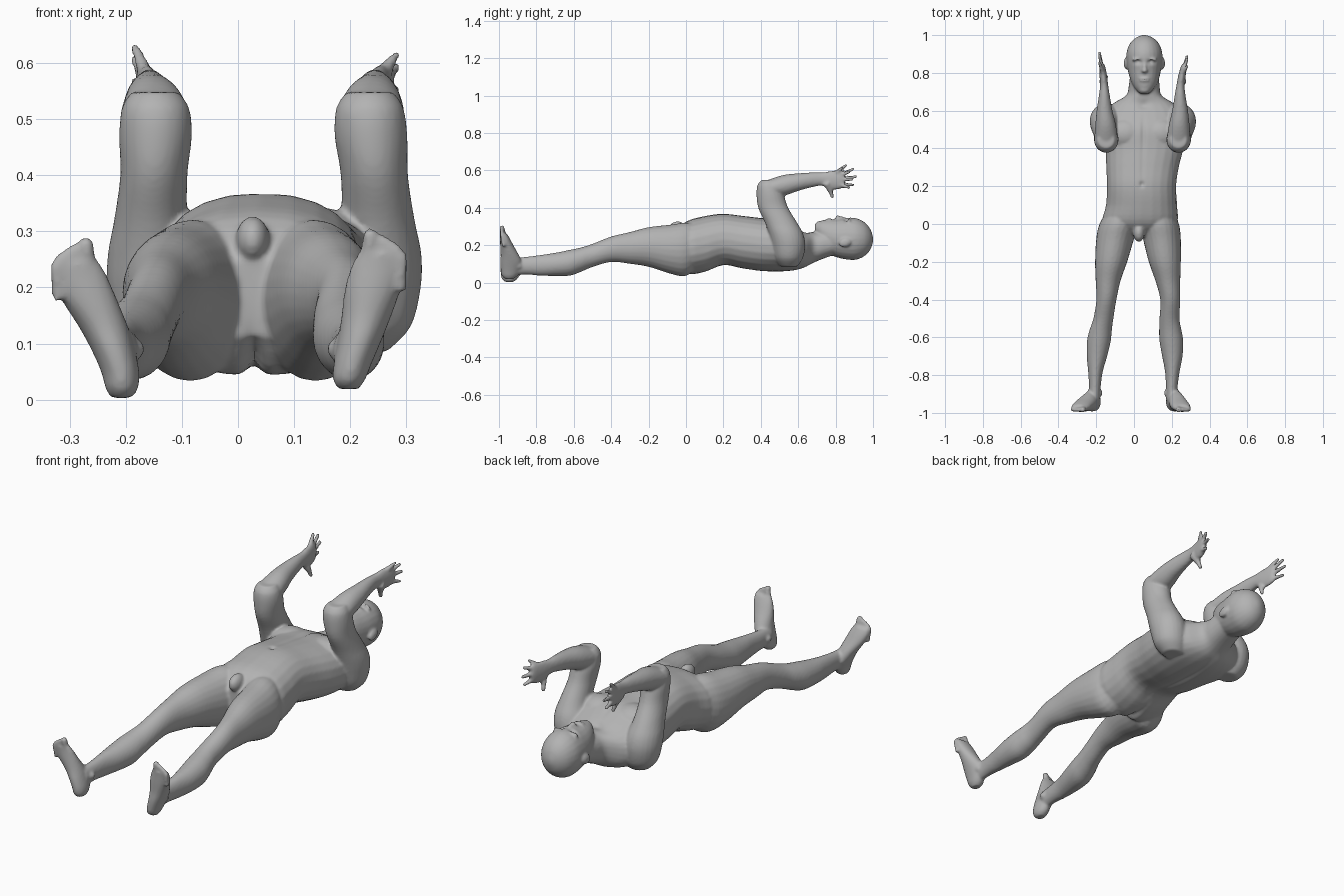
import bpy, bmesh, math
from mathutils import Vector, Matrix

cube = bpy.data.objects.get("Cube")
if cube:
    bpy.data.objects.remove(cube, do_unlink=True)

skin = bpy.data.materials.new("grey_clay")
skin.use_nodes = True
skin.diffuse_color = (0.45, 0.45, 0.45, 1)
skin.node_tree.nodes["Principled BSDF"].inputs["Base Color"].default_value = (0.45, 0.45, 0.45, 1)

bm = bmesh.new()


def spline(rows, steps=4):
    """Catmull-Rom interpolation of ring rows."""
    out = []
    for i in range(len(rows) - 1):
        p = [rows[max(0, min(len(rows) - 1, i + k))] for k in (-1, 0, 1, 2)]
        for s in range(steps):
            t = s / steps
            out.append([0.5 * (2 * b + (c - a) * t + (2 * a - 5 * b + 4 * c - d) * t * t
                               + (3 * b - a - 3 * c + d) * t ** 3) for a, b, c, d in zip(*p)])
    return out + [list(rows[-1])]


def loft(axis, rows, n=24, power=1.0):
    """Elliptical rings (pos, a, b, ra, rb) stacked along y (a=x, b=z) or z (a=x, b=y)."""
    rings = []
    for pos, a, b, ra, rb in spline(rows):
        ring = []
        for k in range(n):
            t = 2 * math.pi * k / n
            c, s = math.cos(t), math.sin(t)
            u = a + ra * math.copysign(abs(c) ** power, c)
            v = b + rb * math.copysign(abs(s) ** power, s)
            ring.append(bm.verts.new((u, pos, v) if axis == "y" else (u, v, pos)))
        rings.append(ring)
    for r0, r1 in zip(rings, rings[1:]):
        for k in range(n):
            bm.faces.new((r0[k], r0[(k + 1) % n], r1[(k + 1) % n], r1[k]))
    bm.faces.new(rings[0][::-1])
    bm.faces.new(rings[-1])


def blob(centre, radii, rot=Matrix()):
    bmesh.ops.create_icosphere(bm, subdivisions=3, radius=1,
                               matrix=Matrix.Translation(centre) @ rot @ Matrix.Diagonal((*radii, 1)))


def digit(p, q, r0, r1):
    """Tapered finger or toe with a round tip."""
    p, q = Vector(p), Vector(q)
    d = q - p
    m = Matrix.Translation((p + q) / 2) @ d.to_track_quat("Z", "Y").to_matrix().to_4x4()
    bmesh.ops.create_cone(bm, cap_ends=True, segments=12, radius1=r0, radius2=r1, depth=d.length, matrix=m)
    blob(q, (r1, r1, r1))


# Torso from hips to neck
loft("y", [(-.07, .028, .18, .10, .07), (0, .03, .185, .195, .14), (.1, .04, .205, .188, .15),
           (.2, .04, .23, .183, .138), (.3, .045, .216, .192, .142), (.4, .055, .203, .207, .143),
           (.5, .05, .197, .225, .14), (.58, .05, .182, .21, .118), (.635, .05, .175, .165, .095),
           (.68, .052, .187, .095, .083), (.73, .054, .2, .082, .074), (.8, .055, .22, .075, .07)], power=.88)
for x in (-.04, .14):
    blob((x, .475, .275), (.10, .085, .068))        # chest muscles
blob((.026, -.045, .285), (.03, .05, .042))         # groin

# Head and face
loft("y", [(.69, .055, .292, .025, .022), (.72, .056, .272, .052, .058), (.76, .056, .247, .074, .09),
           (.81, .055, .237, .087, .103), (.86, .055, .235, .094, .112), (.91, .055, .233, .094, .111),
           (.955, .055, .232, .077, .09), (.985, .055, .231, .047, .056), (1.0, .055, .231, .012, .014)])
blob((.055, .712, .303), (.032, .022, .026))        # chin
blob((.055, .765, .33), (.03, .013, .016))          # lips
blob((.056, .812, .343), (.017, .013, .017))        # nose tip
digit((.056, .865, .335), (.056, .818, .347), .009, .011)
for s in (-1, 1):
    blob((.055 + s * .035, .87, .328), (.033, .012, .018))                       # brow
    blob((.055 + s * .097, .85, .213), (.012, .033, .024), Matrix.Rotation(.3, 4, "X"))  # ear

# Limb rows hold the right centre x, left centre x, other centre and radii
LEG = [(.07, -.06, .125, .2, .08, .11), (0, -.08, .135, .178, .103, .143), (-.08, -.1, .148, .178, .1, .132),
       (-.2, -.121, .163, .19, .085, .106), (-.3, -.137, .179, .185, .066, .085),
       (-.4, -.146, .192, .178, .053, .068), (-.5, -.162, .188, .145, .053, .062),
       (-.56, -.176, .192, .123, .059, .065), (-.62, -.186, .198, .106, .063, .069),
       (-.7, -.196, .203, .097, .054, .062), (-.78, -.204, .203, .092, .039, .055),
       (-.86, -.207, .2, .09, .031, .047), (-.93, -.21, .2, .085, .03, .048)]
FOOT = [(.003, -.208, .197, -.945, .018, .022), (.02, -.207, .198, -.943, .029, .042),
        (.05, -.21, .205, -.938, .034, .053), (.09, -.223, .217, -.935, .039, .058),
        (.13, -.24, .228, -.942, .044, .049), (.18, -.266, .24, -.957, .05, .036),
        (.22, -.282, .25, -.968, .049, .026), (.245, -.288, .255, -.976, .041, .019)]
UPPER_ARM = [(.085, -.125, .215, .55, .05, .045), (.13, -.138, .23, .55, .078, .075),
             (.2, -.147, .24, .548, .086, .09), (.26, -.152, .247, .535, .08, .092),
             (.32, -.155, .249, .508, .066, .086), (.4, -.15, .243, .466, .06, .08),
             (.47, -.147, .237, .45, .065, .073), (.52, -.147, .235, .442, .06, .06),
             (.548, -.148, .235, .445, .042, .042)]
FOREARM = [(.39, -.147, .232, .505, .035, .025), (.44, -.148, .235, .503, .06, .046),
           (.52, -.15, .239, .519, .055, .056), (.6, -.156, .244, .537, .042, .047),
           (.68, -.157, .244, .55, .029, .039), (.73, -.158, .246, .553, .022, .036),
           (.78, -.162, .253, .547, .02, .05), (.825, -.167, .262, .55, .017, .05),
           (.845, -.169, .266, .552, .012, .042)]
# Finger base (y, z) and tip (y, z), little finger to index
FINGERS = [(.825, .588, .862, .627), (.835, .57, .9, .606), (.838, .55, .915, .566), (.832, .526, .9, .522)]
# Toe tip (right x, left x, z), big toe first
TOES = [(-.271, .236, .276, .014), (-.291, .257, .268, .0105), (-.304, .271, .26, .01),
        (-.316, .283, .251, .01), (-.325, .292, .238, .01)]

for side, s in enumerate((-1, 1)):
    def pick(rows, dz=0):
        return [(r[0] + dz, r[1 + side], *r[3:]) for r in rows]
    lift = .016 * side
    loft("y", pick(LEG))
    loft("z", pick(FOOT, lift))
    loft("z", pick(UPPER_ARM))
    loft("y", pick(FOREARM))
    # Ankle bones
    for k in (-1, 1):
        blob(((-.208, .2)[side] + k * .027, -.895, .09), (.014, .02, .018))
    # Toes
    for t in TOES:
        x, z, r = t[side], t[2] + lift, t[3]
        digit((x + (.006, -.004)[side], -.972, z - .06), (x, -.984, z), r * 1.2, r)
    # Fingers and thumb
    palm_x, tip_x = (-.167, .262)[side], (-.183, .281)[side]
    for y0, z0, y1, z1 in FINGERS:
        digit((palm_x, y0 - .02, z0), (tip_x, y1 - .02 * side - .007, z1 - .014 * side), .0125, .0085)
    thumb_x = palm_x - s * .016
    digit((palm_x, .75, .535), (thumb_x, .772, .49), .02, .014)
    digit((thumb_x, .772, .492), (thumb_x - s * .006, .782, .458), .013, .0095)

bmesh.ops.recalc_face_normals(bm, faces=bm.faces)
mesh = bpy.data.meshes.new("body")
bm.to_mesh(mesh)
bm.free()
body = bpy.data.objects.new("body", mesh)
bpy.context.collection.objects.link(body)
bpy.context.view_layer.objects.active = body
body.select_set(True)

# Fuse the parts into one skin and soften the joins
fuse = body.modifiers.new("fuse", "REMESH")
fuse.mode = "VOXEL"
fuse.voxel_size = .0065
soften = body.modifiers.new("soften", "SMOOTH")
soften.factor, soften.iterations = .5, 5
for name in ("fuse", "soften"):
    bpy.ops.object.modifier_apply(modifier=name)

# Sculpted hollows: centre, radii, depth
DENTS = [((.022, .858, .34), (.019, .012, .04), .013), ((.09, .858, .34), (.019, .012, .04), .013),
         ((.055, .764, .345), (.03, .004, .03), .004), ((.042, .21, .37), (.012, .014, .04), .01),
         ((.05, .47, .34), (.012, .09, .06), .008), ((.045, .3, .36), (.012, .09, .05), .004),
         ((.05, .4, .06), (.02, .2, .05), .012), ((.028, -.03, .04), (.016, .1, .07), .03),
         ((.05, .63, .27), (.025, .02, .04), .008)]
normals = [v.normal.copy() for v in body.data.vertices]
for v, nrm in zip(body.data.vertices, normals):
    push = 0
    for c, r, depth in DENTS:
        d2 = sum(((v.co[i] - c[i]) / r[i]) ** 2 for i in range(3))
        if d2 < 6:
            push += depth * math.exp(-d2)
    v.co -= nrm * push

body.data.materials.clear()
body.data.materials.append(skin)
bpy.ops.object.shade_smooth_by_angle(angle=math.radians(60))
